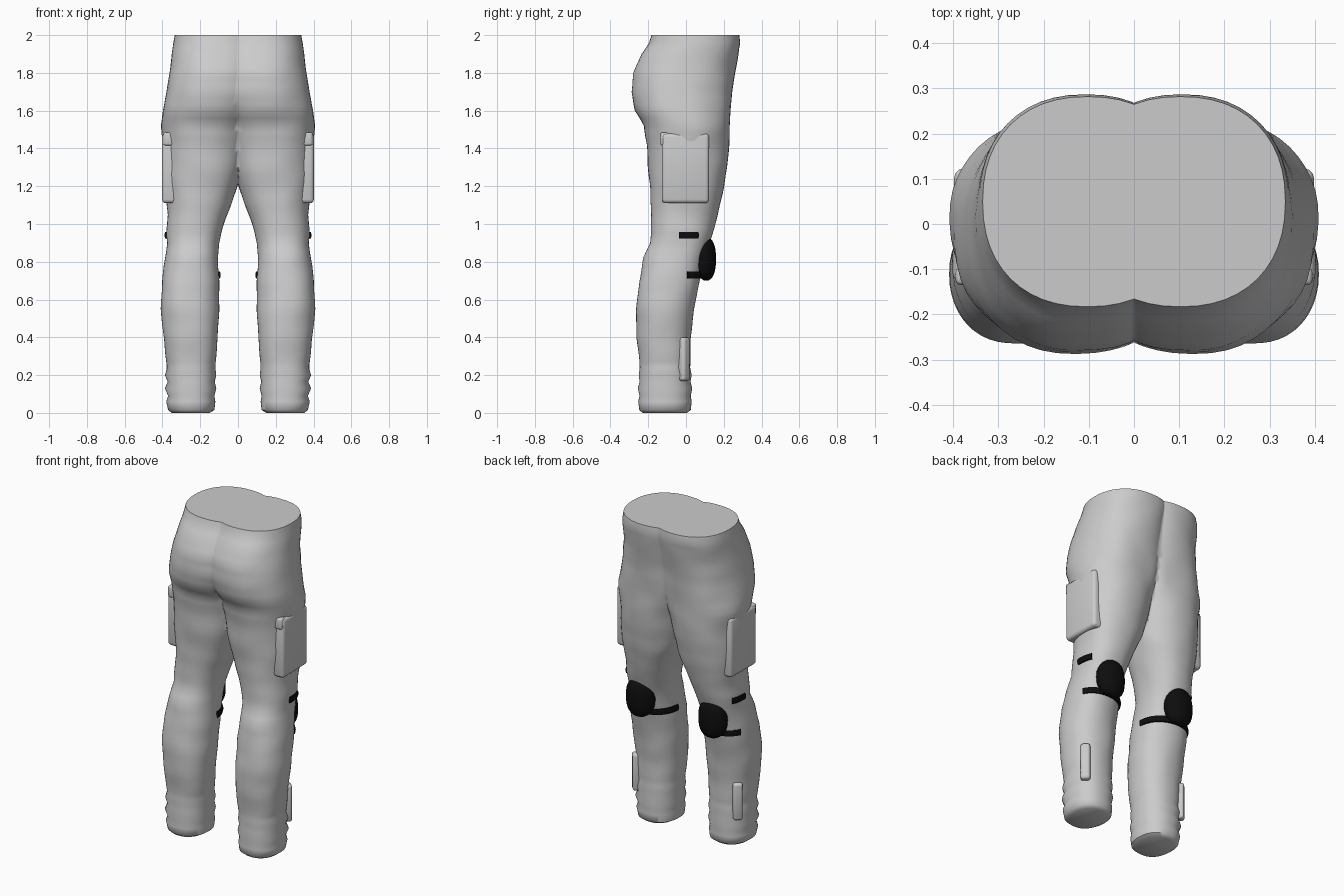
import bpy, bmesh, math
from mathutils import Vector, Matrix, noise

if "Cube" in bpy.data.objects:
    bpy.data.objects.remove(bpy.data.objects["Cube"])

SEG = 48


def material(name, rgb):
    m = bpy.data.materials.new(name)
    m.diffuse_color = (*rgb, 1)
    m.use_nodes = True
    m.node_tree.nodes["Principled BSDF"].inputs["Base Color"].default_value = m.diffuse_color
    return m


GREY = material("light grey cloth", (0.6, 0.6, 0.6))
BLACK = material("black rubber", (0.004, 0.004, 0.004))

# Half-body sections: z, outer x, inner x, back y, front y
SECTIONS = [
    (0.0, 0.35, 0.15, -0.23, 0.005), (0.015, 0.37, 0.125, -0.247, 0.025),
    (0.06, 0.38, 0.12, -0.253, 0.03), (0.09, 0.37, 0.125, -0.246, 0.025),
    (0.13, 0.387, 0.115, -0.255, 0.033), (0.165, 0.372, 0.123, -0.246, 0.024),
    (0.2, 0.387, 0.115, -0.25, 0.03), (0.24, 0.375, 0.12, -0.245, 0.022),
    (0.4, 0.395, 0.107, -0.262, 0.025), (0.55, 0.408, 0.1, -0.264, 0.042),
    (0.7, 0.402, 0.1, -0.248, 0.072), (0.82, 0.385, 0.107, -0.225, 0.1),
    (0.9, 0.375, 0.1, -0.19, 0.125), (0.95, 0.38, 0.087, -0.185, 0.14),
    (1.05, 0.375, 0.055, -0.182, 0.168), (1.18, 0.385, 0.008, -0.19, 0.198),
    (1.3, 0.39, -0.025, -0.2, 0.218), (1.42, 0.397, -0.045, -0.206, 0.226),
    (1.52, 0.407, -0.065, -0.222, 0.23), (1.6, 0.4, -0.095, -0.267, 0.235),
    (1.7, 0.38, -0.125, -0.29, 0.245), (1.8, 0.363, -0.13, -0.28, 0.262),
    (1.9, 0.35, -0.13, -0.235, 0.277), (1.96, 0.342, -0.13, -0.195, 0.287),
    (2.0, 0.335, -0.13, -0.183, 0.282),
]


def ring_point(sec, a, offset=0.0):
    """Point on a slightly squared oval section."""
    z, xo, xi, yb, yf = sec
    c, s = math.cos(a), math.sin(a)
    e = 2 / 2.25
    x = (xo + xi) / 2 + ((xo - xi) / 2 + offset) * math.copysign(abs(c) ** e, c)
    y = (yb + yf) / 2 + ((yf - yb) / 2 + offset) * math.copysign(abs(s) ** e, s)
    return Vector((x, y, z))


def section_at(z):
    for a, b in zip(SECTIONS, SECTIONS[1:]):
        if a[0] <= z <= b[0]:
            t = (z - a[0]) / (b[0] - a[0])
            return tuple(p + (q - p) * t for p, q in zip(a, b))


def finish(name, bm, mat, angle=40):
    """Turn half geometry into a mirrored, shaded object."""
    bmesh.ops.recalc_face_normals(bm, faces=bm.faces)
    me = bpy.data.meshes.new(name)
    bm.to_mesh(me)
    bm.free()
    me.materials.append(mat)
    ob = bpy.data.objects.new(name, me)
    bpy.context.collection.objects.link(ob)
    bpy.ops.object.select_all(action='DESELECT')
    ob.select_set(True)
    bpy.context.view_layer.objects.active = ob
    bpy.ops.object.shade_smooth_by_angle(angle=math.radians(angle))
    mod = ob.modifiers.new("mirror", 'MIRROR')
    mod.use_axis[0] = True
    mod.merge_threshold = 0.0005
    return ob


def loft(bm, rings):
    rows = [[bm.verts.new(p) for p in r] for r in rings]
    for a, b in zip(rows, rows[1:]):
        for i in range(len(a)):
            j = (i + 1) % len(a)
            bm.faces.new((a[i], a[j], b[j], b[i]))
    bm.faces.new(rows[0][::-1])
    bm.faces.new(rows[-1])


# Trousers: one leg and half the hips, cut on the centre plane
levels = []
for a, b in zip(SECTIONS, SECTIONS[1:]):
    n = max(1, round((b[0] - a[0]) / 0.035))
    levels += [a[0] + (b[0] - a[0]) * k / n for k in range(n)]
levels.append(2.0)
rings = []
for z in levels:
    ring = []
    for i in range(SEG):
        p = ring_point(section_at(z), 2 * math.pi * i / SEG)
        if 0.26 < z < 1.95:  # soft cloth folds
            d = 0.006 * noise.noise(Vector((p.x * 7, p.y * 7, z * 9)))
            p += Vector((p.x - 0.2, p.y, 0)).normalized() * d
        if p.y > 0:  # fullness at the fly
            p.y += 0.022 * math.exp(-(p.x / 0.07) ** 2 - ((z - 1.53) / 0.1) ** 2)
        ring.append(p)
    rings.append(ring)
bm = bmesh.new()
loft(bm, rings)
bmesh.ops.bisect_plane(bm, geom=bm.verts[:] + bm.edges[:] + bm.faces[:], dist=1e-5,
                       plane_co=(0, 0, 0), plane_no=(-1, 0, 0), clear_outer=True)
finish("trousers", bm, GREY, 50)


def pouch(name, centre, size, turn=0.0, bevel=0.012):
    bm = bmesh.new()
    bmesh.ops.create_cube(bm, size=1, matrix=Matrix.Translation(centre)
                          @ Matrix.Rotation(turn, 4, 'Z') @ Matrix.Diagonal((*size, 1)))
    bmesh.ops.bevel(bm, geom=bm.edges[:], offset=bevel, segments=3, profile=0.5, affect='EDGES')
    finish(name, bm, GREY)


# Cargo pockets, flap corners and shin pouches
pouch("thigh_pocket", (0.35, -0.003, 1.295), (0.1, 0.25, 0.37), 0.02, 0.02)
pouch("pocket_flap", (0.365, -0.115, 1.45), (0.06, 0.04, 0.07), 0, 0.012)
pouch("shin_pouch", (0.345, -0.015, 0.285), (0.06, 0.055, 0.23), math.radians(45), 0.015)

# Knee pads: flattened domes
bm = bmesh.new()
bmesh.ops.create_uvsphere(bm, u_segments=28, v_segments=16, radius=1)
for v in bm.verts:
    x, y, z = (math.copysign(abs(c) ** 0.85, c) for c in v.co)
    v.co = (0.25 + 0.092 * x, 0.107 + 0.052 * y - 0.02 * x * x, 0.815 + 0.115 * z)
finish("knee_pad", bm, BLACK)


def strap(name, z, start, end, height=0.036):
    """Band following the leg between two angles."""
    sec, bm, rings = section_at(z), bmesh.new(), []
    for k in range(25):
        a = math.radians(start + (end - start) * k / 24)
        rings.append([ring_point(sec, a, o) + Vector((0, 0, h * height / 2))
                      for o, h in ((-0.01, -1), (0.007, -1), (0.011, 0), (0.007, 1), (-0.01, 1))])
    loft(bm, rings)
    finish(name, bm, BLACK)


# Knee pad straps
strap("lower_strap", 0.73, 30, 175)
strap("upper_strap", 0.94, -3, 30)
